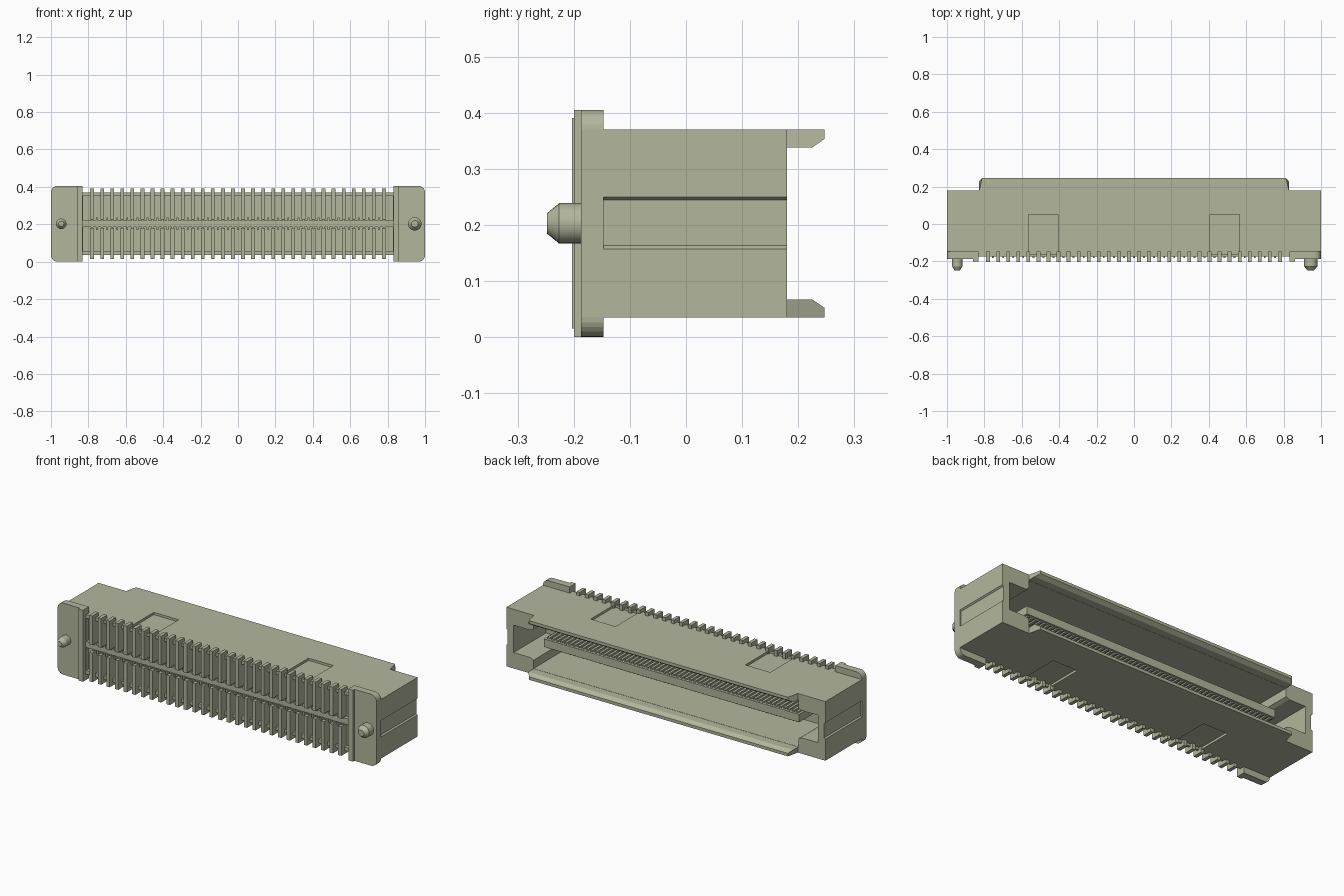
import bpy, bmesh, math
from mathutils import Vector

cube = bpy.data.objects.get("Cube")
if cube:
    bpy.data.objects.remove(cube)

mat = bpy.data.materials.new("khaki plastic")
mat.use_nodes = True
COL = (0.45, 0.47, 0.335, 1)
mat.diffuse_color = COL
mat.node_tree.nodes["Principled BSDF"].inputs["Base Color"].default_value = COL
MID = 0.2025          # height of the horizontal symmetry plane


def finish(name, bm):
    bmesh.ops.recalc_face_normals(bm, faces=bm.faces)
    me = bpy.data.meshes.new(name)
    bm.to_mesh(me)
    bm.free()
    me.materials.append(mat)
    ob = bpy.data.objects.new(name, me)
    bpy.context.collection.objects.link(ob)
    return ob


def add_box(bm, x, y, z):
    r = bmesh.ops.create_cube(bm, size=1)
    for v in r["verts"]:
        v.co = Vector([(a + b) / 2 + c * (b - a) for (a, b), c in zip((x, y, z), v.co)])


def boxes(name, items):
    bm = bmesh.new()
    for it in items:
        add_box(bm, *it)
    return finish(name, bm)


def add_prism(bm, pts, axis, a, b):
    """Extrude a 2D outline along one axis; the other two keep their order."""
    def place(p, t):
        c = list(p)
        c.insert(axis, t)
        return bm.verts.new(c)
    lo = [place(p, a) for p in pts]
    hi = [place(p, b) for p in pts]
    n = len(pts)
    bm.faces.new(lo)
    bm.faces.new(hi[::-1])
    for i in range(n):
        bm.faces.new((lo[i], lo[(i + 1) % n], hi[(i + 1) % n], hi[i]))


def cut(target, cutter):
    cutter.hide_render = True
    m = target.modifiers.new("cut", "BOOLEAN")
    m.object, m.operation, m.solver = cutter, "DIFFERENCE", "EXACT"
    bpy.context.view_layer.objects.active = target
    bpy.ops.object.modifier_apply(modifier=m.name)
    bpy.data.objects.remove(cutter)


# Housing with a shallow groove along each end face
bm = bmesh.new()
half = [(0.83, 0.035), (1, 0.035), (1, 0.157), (0.992, 0.163),
        (0.992, 0.244), (1, 0.25), (1, 0.37), (0.83, 0.37)]
outline = half + [(-x, z) for x, z in reversed(half)]
add_prism(bm, outline, 1, -0.175, 0.18)
housing = finish("housing", bm)

# Rear cavity with narrower slots at its two ends
bm = bmesh.new()
q = [(0.83, 0.068), (0.83, 0.115), (0.85, 0.125), (0.955, 0.125)]
q += [(x, 2 * MID - z) for x, z in reversed(q)]
add_prism(bm, q + [(-x, z) for x, z in reversed(q)], 1, -0.11, 0.3)
cut(housing, finish("cavity_cutter", bm))

# Front contact recesses, one above and one below a middle bar
cut(housing, boxes("front_cutter", [
    ((-0.83, 0.83), (-0.3, -0.152), (0.055, 0.185)),
    ((-0.83, 0.83), (-0.3, -0.152), (0.22, 0.352))]))

# Shallow rectangular pockets in the top and the underside
cut(housing, boxes("pocket_cutter", [
    ((s * 0.485 - 0.078, s * 0.485 + 0.078), (-0.163, 0.05), z)
    for s in (-1, 1) for z in ((0.357, 0.45), (-0.05, 0.048))]))

# Rear guide lips with bevelled tips and chamfered ends
for name, sgn in (("upper_lip", 1), ("lower_lip", -1)):
    prof = [(0.17, 0.37), (0.247, 0.37), (0.247, 0.353), (0.225, 0.338), (0.17, 0.338)]
    if sgn < 0:
        prof = [(y, 2 * MID - z) for y, z in prof]
    bm = bmesh.new()
    add_prism(bm, prof, 0, -0.83, 0.83)
    for v in bm.verts:
        if v.co.y > 0.24:
            v.co.x *= 0.812 / 0.83
    finish(name, bm)

# Mounting ears with rounded outer corners, inner rail and locating peg
for side, s, r in (("left", 1, 0.036), ("right", -1, 0.028)):
    bm = bmesh.new()
    pts = [(0.86, 0.0)]
    rad = 0.035
    for cz, a0 in ((rad, -90), (0.405 - rad, 0)):
        for k in range(7):
            a = math.radians(a0 + 15 * k)
            pts.append((1 - rad + rad * math.cos(a), cz + rad * math.sin(a)))
    pts.append((0.86, 0.405))
    add_prism(bm, [(s * x, z) for x, z in pts], 1, -0.187, -0.147)
    # Take the rear cavity area out of the way: only the front slab is needed
    finish(side + "_ear", bm)
    x0, x1 = sorted((s * 0.832, s * 0.861))
    boxes(side + "_rail", [((x0, x1), (-0.2, -0.147), (0, 0.405))])

    bm = bmesh.new()
    rings = []
    n = 24
    for y, k in ((-0.18, 1), (-0.226, 1), (-0.248, 0.5)):
        rings.append([bm.verts.new((s * 0.945 + r * k * math.cos(2 * math.pi * i / n), y,
                                    MID + r * k * math.sin(2 * math.pi * i / n)))
                      for i in range(n)])
    for a, b in zip(rings, rings[1:]):
        for i in range(n):
            bm.faces.new((a[i], a[(i + 1) % n], b[(i + 1) % n], b[i]))
    bm.faces.new(rings[0])
    bm.faces.new(rings[-1])
    peg = finish(side + "_peg", bm)
    bpy.ops.object.select_all(action="DESELECT")
    peg.select_set(True)
    bpy.context.view_layer.objects.active = peg
    bpy.ops.object.shade_smooth_by_angle(angle=math.radians(25))

# Two rows of upright front pins
PITCH = 0.0538
xs = [(i - 14.5) * PITCH for i in range(30)]
for name, z in (("upper_pins", (0.225, 0.39)), ("lower_pins", (0.015, 0.18))):
    boxes(name, [((x - 0.01, x + 0.01), (-0.203, -0.148), z) for x in xs])

# Small contact feet beside the middle bar
boxes("contact_feet", [((x - 0.005, x + 0.005), (-0.182, -0.15), z)
                       for x in [(i - 29) * PITCH / 2 for i in range(59)]
                       for z in ((0.17, 0.188), (0.217, 0.235))])

# Central tongue inside the cavity with its contact strips
boxes("tongue", [((-0.8, 0.8), (-0.12, 0.13), (0.18, 0.225))])
boxes("tongue_contacts", [((x - 0.007, x + 0.007), (-0.12, 0.118), (0.172, 0.233))
                          for x in [(i - 29) * PITCH / 2 for i in range(59)]])
